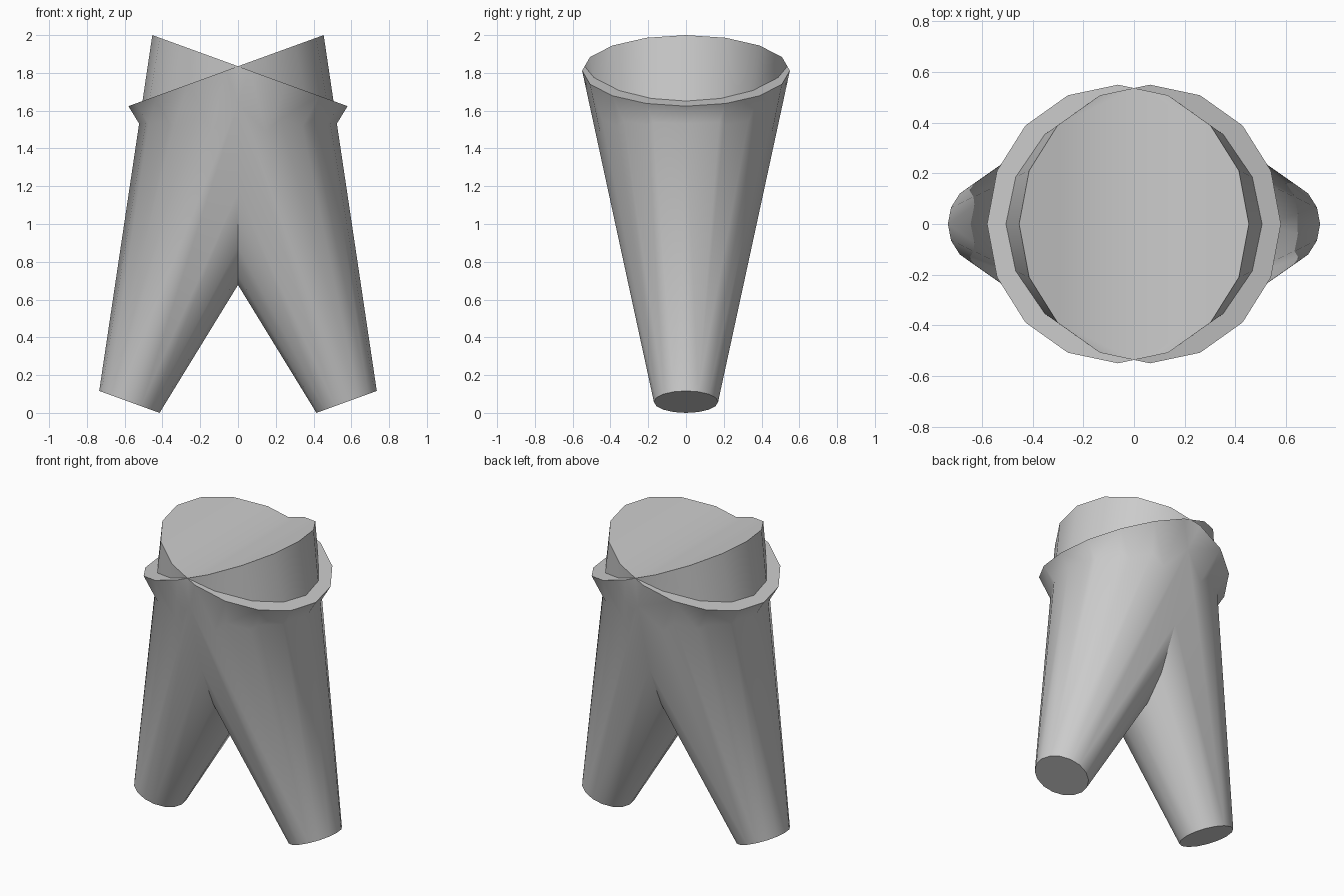
import bpy
from math import radians, sin, cos

if "Cube" in bpy.data.objects:
    bpy.data.objects.remove(bpy.data.objects["Cube"])

TILT = radians(20)
R_FOOT, R_TOP = 0.17, 0.55
LENGTH = (2.0 - (R_FOOT + R_TOP) * sin(TILT)) / cos(TILT)
FOOT_X = 0.575


def leg(name, side):
    # Tapered 16-sided leg leaning inward so its wide end crosses the centre
    x = side * (FOOT_X - LENGTH / 2 * sin(TILT))
    z = R_FOOT * sin(TILT) + LENGTH / 2 * cos(TILT)
    bpy.ops.mesh.primitive_cone_add(vertices=16, radius1=R_FOOT, radius2=R_TOP,
                                    depth=LENGTH, location=(x, 0, z),
                                    rotation=(0, -side * TILT, 0))
    ob = bpy.context.object
    ob.name = name
    bpy.ops.object.transform_apply(location=True, rotation=True, scale=True)
    return ob


left = leg("left_leg", -1)
trousers = leg("trousers", 1)

# Fuse both legs into one closed skin
union = trousers.modifiers.new("fuse", 'BOOLEAN')
union.operation = 'UNION'
union.solver = 'EXACT'
union.object = left
bpy.context.view_layer.objects.active = trousers
bpy.ops.object.modifier_apply(modifier=union.name)
bpy.data.objects.remove(left, do_unlink=True)

# Smooth cloth with sharp hems
trousers.select_set(True)
bpy.ops.object.shade_smooth_by_angle(angle=radians(45))
